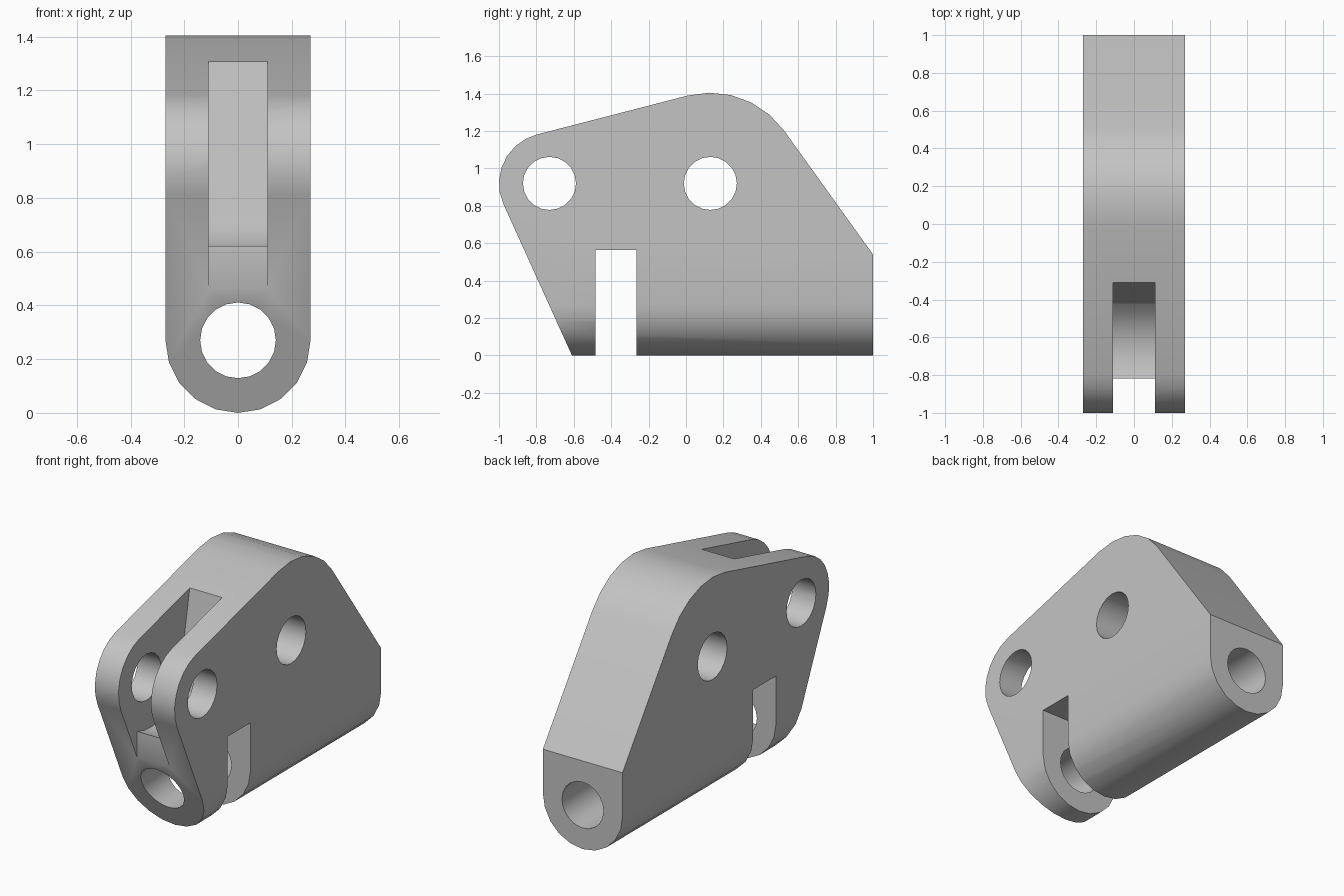
import bpy, bmesh
from math import sin, cos, radians
from mathutils import Vector

if "Cube" in bpy.data.objects:
    bpy.data.objects.remove(bpy.data.objects["Cube"], do_unlink=True)

grey = bpy.data.materials.new("plain grey")
grey.use_nodes = True
colour = (0.55, 0.55, 0.55, 1)
grey.diffuse_color = colour
grey.node_tree.nodes["Principled BSDF"].inputs["Base Color"].default_value = colour


def arc(cu, cv, r, start, end, steps):
    """Points along an arc, angles in degrees."""
    angles = [radians(start + (end - start) * i / steps) for i in range(steps + 1)]
    return [(cu + r * cos(a), cv + r * sin(a)) for a in angles]


def prism(name, points, axis, low, high):
    """Extrude a (u, z) outline along x (u is y) or along y (u is x)."""
    place = (lambda u, v: (low, u, v)) if axis == "x" else (lambda u, v: (u, low, v))
    bm = bmesh.new()
    face = bm.faces.new([bm.verts.new(place(u, v)) for u, v in points])
    out = bmesh.ops.extrude_face_region(bm, geom=[face])
    move = Vector((high - low, 0, 0) if axis == "x" else (0, high - low, 0))
    bmesh.ops.translate(bm, vec=move, verts=[g for g in out["geom"] if isinstance(g, bmesh.types.BMVert)])
    bmesh.ops.recalc_face_normals(bm, faces=bm.faces)
    mesh = bpy.data.meshes.new(name)
    bm.to_mesh(mesh)
    bm.free()
    mesh.materials.append(grey)
    ob = bpy.data.objects.new(name, mesh)
    bpy.context.collection.objects.link(ob)
    return ob


def circle(cu, cv, r):
    return arc(cu, cv, r, 0, 342, 19)


def combine(target, tool, operation):
    """Apply a boolean and discard the tool."""
    tool.hide_render = True
    bpy.context.view_layer.objects.active = target
    mod = target.modifiers.new("cut", "BOOLEAN")
    mod.operation = operation
    mod.solver = "EXACT"
    mod.object = tool
    bpy.ops.object.modifier_apply(modifier=mod.name)
    bpy.data.objects.remove(tool, do_unlink=True)


# Side outline: two rounded lugs joined by tangent lines
outline = [(-0.61, -0.01), (1, -0.01), (1, 0.54)]
outline += arc(0.13, 0.92, 0.485, 35.7, 104.5, 5)
outline += arc(-0.73, 0.92, 0.27, 104.5, 204.3, 7)
outline[0] = (-0.605, -0.01)
block = prism("bracket_body", outline, "x", -0.4, 0.4)

# Front section: straight sides with a rounded underside
section = arc(0, 0.27, 0.27, 180, 360, 10) + [(0.27, 1.6), (-0.27, 1.6)]
combine(block, prism("section_tool", section, "y", -1.3, 1.3), "INTERSECT")

# Cross pin holes, lengthwise bore and the notch underneath
for y in (-0.73, 0.13):
    combine(block, prism("pin_hole", circle(y, 0.92, 0.142), "x", -0.5, 0.5), "DIFFERENCE")
combine(block, prism("long_bore", circle(0, 0.27, 0.141), "y", -1.3, 1.3), "DIFFERENCE")
notch = [(-0.485, -0.2), (-0.265, -0.2), (-0.265, 0.565), (-0.485, 0.565)]
combine(block, prism("notch", notch, "x", -0.5, 0.5), "DIFFERENCE")

# Fork slot between the front lugs, with a dished floor and sloping end wall
slot = [(-1.2, 1.57), (-1.2, 0.3), (-0.82, 0.3)]
slot += arc(-0.69, 0.94, 0.343, -112, -38, 6) + [(-0.26, 1.57)]
combine(block, prism("fork_slot", slot, "x", -0.11, 0.11), "DIFFERENCE")

# Soft curves, crisp corners
bpy.ops.object.select_all(action="DESELECT")
block.select_set(True)
bpy.context.view_layer.objects.active = block
bpy.ops.object.shade_smooth_by_angle(angle=radians(30))
